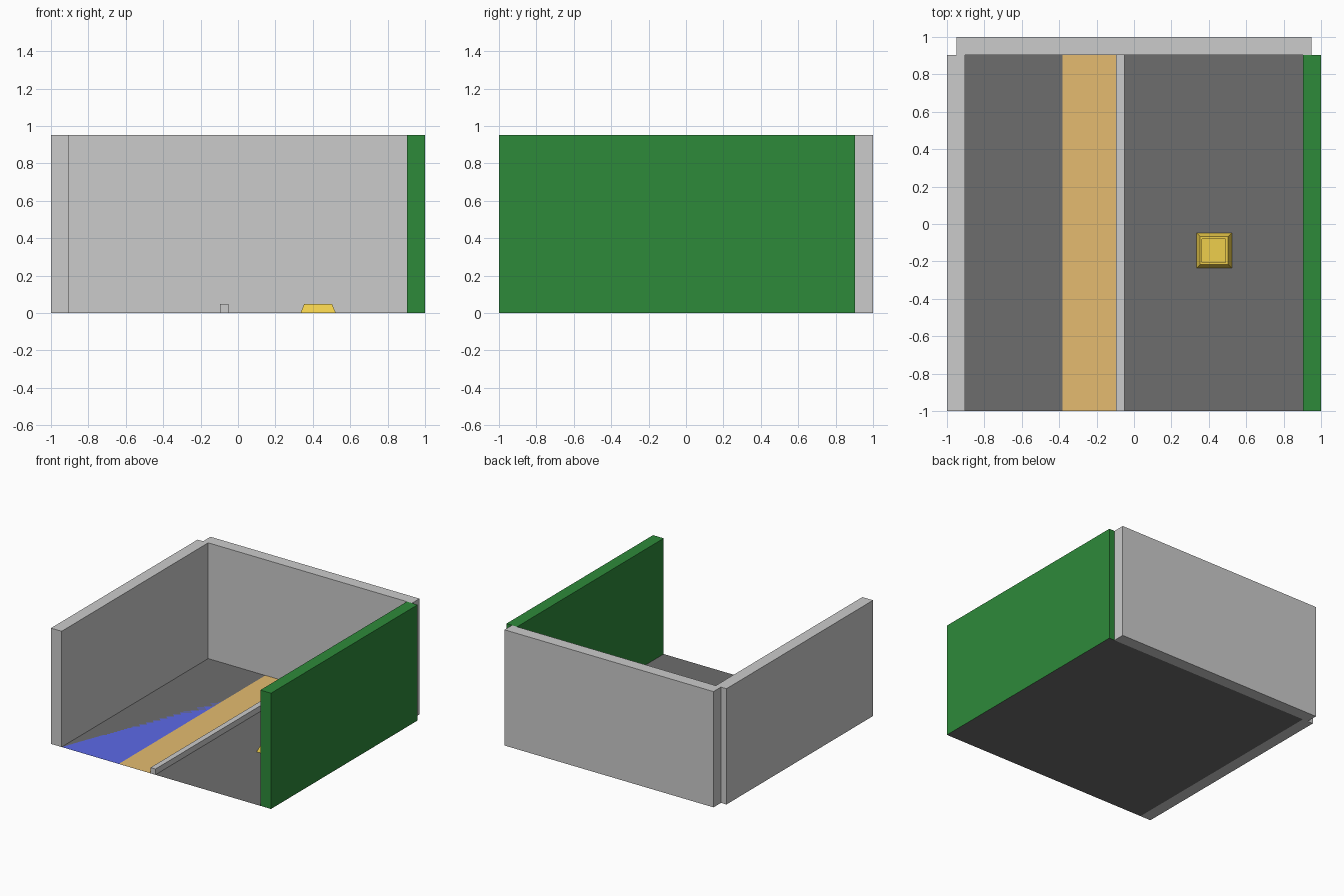
import bpy
import bmesh

if "Cube" in bpy.data.objects:
    bpy.data.objects.remove(bpy.data.objects["Cube"])


def material(name, rgb):
    m = bpy.data.materials.new(name)
    m.diffuse_color = (*rgb, 1.0)
    m.use_nodes = True
    m.node_tree.nodes["Principled BSDF"].inputs["Base Color"].default_value = m.diffuse_color
    return m


def finish(name, bm, mat=None):
    mesh = bpy.data.meshes.new(name)
    bm.to_mesh(mesh)
    bm.free()
    obj = bpy.data.objects.new(name, mesh)
    bpy.context.collection.objects.link(obj)
    if mat:
        mesh.materials.append(mat)
    return obj


def rect(bm, x0, x1, y0, y1, z):
    return [bm.verts.new(p) for p in
            ((x0, y0, z), (x1, y0, z), (x1, y1, z), (x0, y1, z))]


def sheet(name, x0, x1, y0, y1, z, mat):
    bm = bmesh.new()
    bm.faces.new(rect(bm, x0, x1, y0, y1, z))
    return finish(name, bm, mat)


def stack(name, levels, mat=None):
    """Closed solid from a stack of rectangles (x0, x1, y0, y1, z)."""
    bm = bmesh.new()
    rings = [rect(bm, *lv) for lv in levels]
    bm.faces.new(rings[0][::-1])
    for a, b in zip(rings, rings[1:]):
        for i in range(4):
            j = (i + 1) % 4
            bm.faces.new((a[i], a[j], b[j], b[i]))
    bm.faces.new(rings[-1])
    return finish(name, bm, mat)


def box(name, x0, x1, y0, y1, z0, z1, mat=None):
    return stack(name, [(x0, x1, y0, y1, z0), (x0, x1, y0, y1, z1)], mat)


green = material("green", (0.027, 0.255, 0.042))
dark = material("dark_grey", (0.155, 0.155, 0.155))
tan = material("tan", (0.78, 0.50, 0.163))
blue = material("blue", (0.107, 0.144, 0.80))
yellow = material("yellow", (0.86, 0.62, 0.073))

INNER, TOP, LOW = 0.903, 0.951, 0.0475

# Walls: open at the front
box("left_wall", -1, -INNER, -1, INNER, 0, TOP)
box("right_wall", INNER, 1, -1, INNER, 0.0005, TOP, green)
box("back_wall", -0.95, 0.95, INNER, 1, 0, TOP)

# Floor with its flush blue panel and the tan lane
sheet("floor", -INNER, 1, -1, INNER, 0, dark)
sheet("blue_floor_panel", -INNER, -0.383, -1, INNER, 0, blue)
sheet("tan_lane", -0.383, -0.095, -1, INNER, 0.001, tan)

# Low kerb beside the lane
box("kerb", -0.095, -0.05, -1, INNER, 0.0005, LOW)

# Tapered yellow block with a shallow recess in its top
stack("floor_block", [
    (0.334, 0.523, -0.236, -0.047, 0.0002),
    (0.354, 0.503, -0.216, -0.067, LOW),
    (0.364, 0.490, -0.206, -0.079, LOW),
    (0.364, 0.490, -0.206, -0.079, LOW - 0.01),
], yellow)
